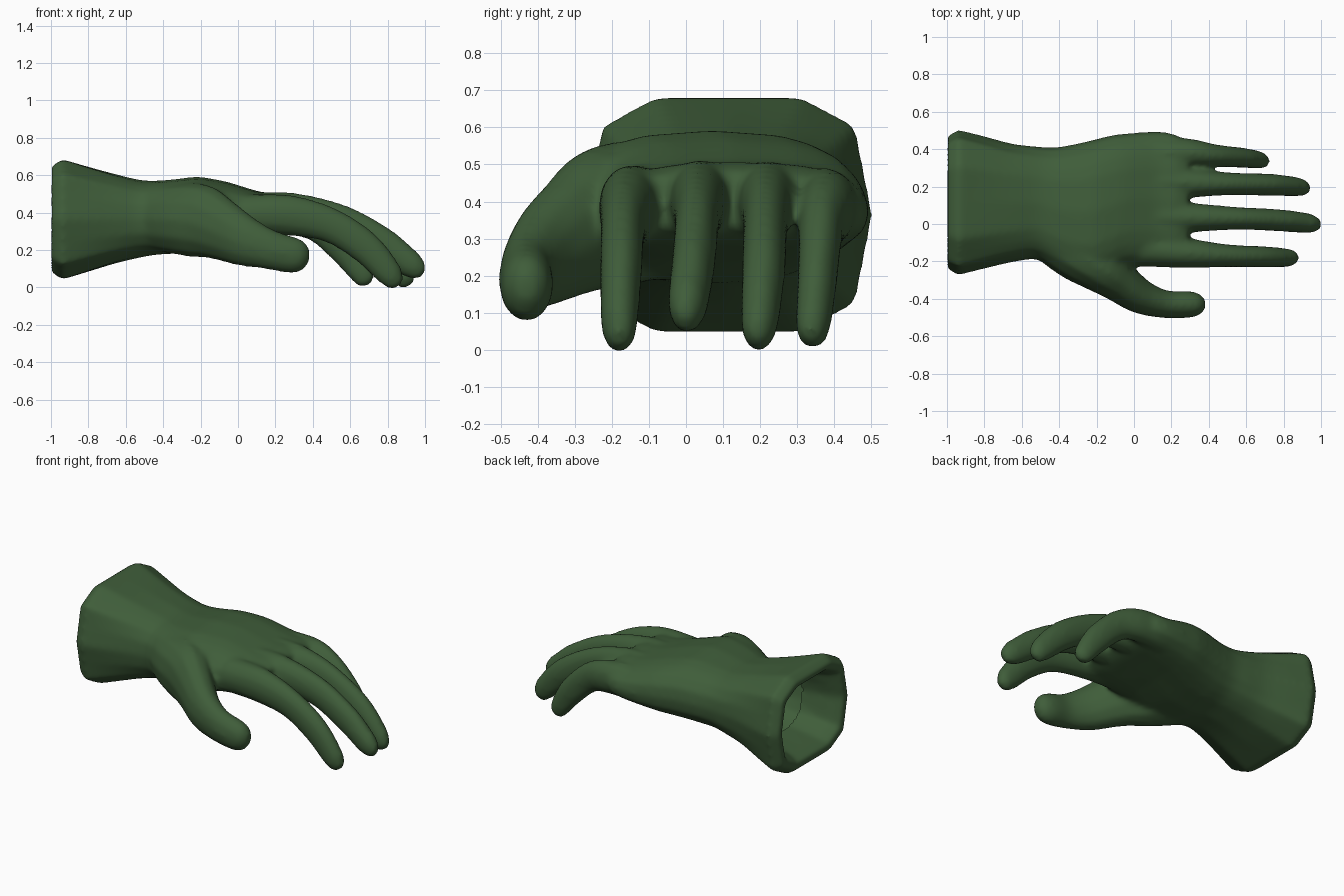
import bpy, bmesh
from math import cos, sin, pi
from mathutils import Vector

if "Cube" in bpy.data.objects:
    bpy.data.objects.remove(bpy.data.objects["Cube"])

# cross-sections: the ten-cornered cuff, its softened form for the hand, a round one for fingers
CORNERS = [(1, 0), (.88, .75), (.5, 1), (-.5, 1), (-.88, .75),
           (-1, 0), (-.88, -.75), (-.5, -1), (.5, -1), (.88, -.75)]
CUFF = []
for (a, b), (c, d) in zip(CORNERS, CORNERS[1:] + CORNERS[:1]):
    CUFF += [(a, b), ((a + c) / 2, (b + d) / 2)]


def superellipse(a, b, n=2.5):
    s = (abs(a) ** n + abs(b) ** n) ** (-1 / n)
    return a * s, b * s


HAND = [superellipse(a, b) for a, b in CUFF]
ROUND = [(cos(i * pi / 6), sin(i * pi / 6)) for i in range(12)]


def loft(bm, rings):
    """Skin a list of rings and close both ends."""
    loops = [[bm.verts.new(p) for p in ring] for ring in rings]
    n = len(loops[0])
    for a, b in zip(loops, loops[1:]):
        for i in range(n):
            j = (i + 1) % n
            bm.faces.new((a[i], a[j], b[j], b[i]))
    bm.faces.new(loops[0][::-1])
    bm.faces.new(loops[-1])


def spline(keys, steps=5):
    """Catmull-Rom resampling of equal-length tuples."""
    k = [Vector(v) for v in keys]
    k = [k[0] * 2 - k[1]] + k + [k[-1] * 2 - k[-2]]
    out = []
    for i in range(1, len(k) - 2):
        a, b, c, d = k[i - 1:i + 3]
        for s in range(steps):
            t = s / steps
            out.append((b * 2 + (c - a) * t + (a * 2 - b * 5 + c * 4 - d) * t * t
                        + (b * 3 - a - c * 3 + d) * t ** 3) / 2)
    return out + [k[-2]]


def digit(bm, keys):
    """Sweep a rounded tube along (x, y, z, half width, half height)."""
    pts = spline(keys)
    pos = [Vector(v[:3]) for v in pts]
    rings = []
    for i, v in enumerate(pts):
        t = (pos[min(i + 1, len(pos) - 1)] - pos[max(i - 1, 0)]).normalized()
        side = Vector((0, 0, 1)).cross(t).normalized()
        up = t.cross(side)
        rings.append([pos[i] + side * (a * v[3]) + up * (b * v[4]) for a, b in ROUND])
    # rounded tip
    for push, size in ((.5, .85), (.95, .4)):
        c = pos[-1] + t * v[3] * push
        rings.append([c + side * (a * v[3] * size) + up * (b * v[4] * size) for a, b in ROUND])
    loft(bm, rings)


def body_ring(x, y0, y1, z0, z1):
    """Section that softens from cuff to hand and hollows out under the palm."""
    w = min(max((x + .9) / .4, 0), 1)
    hollow = .035 * min(max((x + .35) / .3, 0), 1)
    ring = []
    for (a, b), (c, d) in zip(CUFF, HAND):
        p, q = a + (c - a) * w, b + (d - b) * w
        lift = hollow * (1 - p * p) if q < 0 else 0
        ring.append((x, (y0 + y1) / 2 + p * (y1 - y0) / 2, (z0 + z1) / 2 + q * (z1 - z0) / 2 + lift))
    return ring


bm = bmesh.new()

# sleeve lining, cuff rim, wrist and palm in one skin: x, y range, z range
lining = [(-.72, -.14, .37, .18, .55), (-.93, -.165, .40, .15, .585), (-.995, -.195, .43, .125, .61)]
outer = [(-1.0, -.24, .47, .085, .645), (-.94, -.275, .505, .043, .685)]
hand = [(-.94, -.275, .505, .043, .685), (-.80, -.24, .47, .085, .645),
        (-.65, -.205, .43, .13, .605), (-.52, -.19, .415, .16, .575), (-.43, -.24, .41, .175, .572),
        (-.33, -.29, .425, .18, .58), (-.22, -.31, .45, .185, .592), (-.12, -.275, .475, .195, .578),
        (-.04, -.235, .485, .205, .56), (.12, -.225, .495, .235, .512),
        (.22, -.22, .48, .255, .505), (.29, -.20, .43, .29, .48)]
loft(bm, [body_ring(*r) for r in lining + outer + [tuple(v) for v in spline(hand, 4)[1:]]])

# four fingers
digit(bm, [(.05, -.13, .39, .10, .11), (.28, -.155, .385, .082, .11), (.50, -.17, .33, .062, .095),
           (.68, -.175, .215, .058, .09), (.80, -.18, .085, .052, .075), (.832, -.18, .04, .045, .06)])
digit(bm, [(.05, .04, .40, .10, .11), (.28, .035, .40, .082, .11), (.55, .03, .35, .062, .095),
           (.77, .02, .235, .06, .09), (.92, .005, .125, .055, .075), (.957, 0, .095, .045, .06)])
digit(bm, [(.05, .23, .40, .10, .11), (.28, .22, .395, .082, .11), (.50, .215, .35, .062, .095),
           (.72, .21, .225, .06, .09), (.86, .20, .09, .053, .075), (.895, .195, .045, .045, .06)])
digit(bm, [(.05, .37, .38, .10, .11), (.28, .38, .38, .08, .105), (.43, .365, .33, .062, .092),
           (.57, .355, .20, .055, .085), (.65, .345, .09, .05, .07), (.675, .34, .05, .045, .06)])

# thumb and the muscle at its root
digit(bm, [(-.52, -.02, .37, .13, .16), (-.33, -.14, .365, .15, .19), (-.20, -.22, .355, .14, .20),
           (-.09, -.30, .31, .115, .17), (.03, -.385, .25, .095, .14), (.16, -.428, .205, .076, .11),
           (.28, -.43, .175, .074, .10), (.315, -.43, .17, .07, .095)])

bmesh.ops.recalc_face_normals(bm, faces=bm.faces)
mesh = bpy.data.meshes.new("glove_cage")
bm.to_mesh(mesh)
bm.free()
cage = bpy.data.objects.new("glove_cage", mesh)
bpy.context.collection.objects.link(cage)

# fuse the parts and soften the joins
fuse = cage.modifiers.new("fuse", 'REMESH')
fuse.mode = 'VOXEL'
fuse.voxel_size = .014
soft = cage.modifiers.new("soften", 'SMOOTH')
soft.factor = .5
soft.iterations = 14
skin = bpy.data.meshes.new_from_object(cage.evaluated_get(bpy.context.evaluated_depsgraph_get()))
bpy.data.objects.remove(cage)

# open the inner end of the lining, so the sleeve leads into the hollow hand
bm = bmesh.new()
bm.from_mesh(skin)


def is_plug(f):
    x, y, z = f.calc_center_median()
    return -.77 < x < -.68 and -.16 < y < .39 and .16 < z < .57 and f.normal.x < -.5


bmesh.ops.delete(bm, geom=[f for f in bm.faces if is_plug(f)], context='FACES')
for f in bm.faces:
    f.smooth = True
bm.to_mesh(skin)
bm.free()
glove = bpy.data.objects.new("glove", skin)
bpy.context.collection.objects.link(glove)

green = bpy.data.materials.new("green_cloth")
green.diffuse_color = (.05, .11, .042, 1)
green.use_nodes = True
green.node_tree.nodes["Principled BSDF"].inputs["Base Color"].default_value = green.diffuse_color
skin.materials.clear()
skin.materials.append(green)
